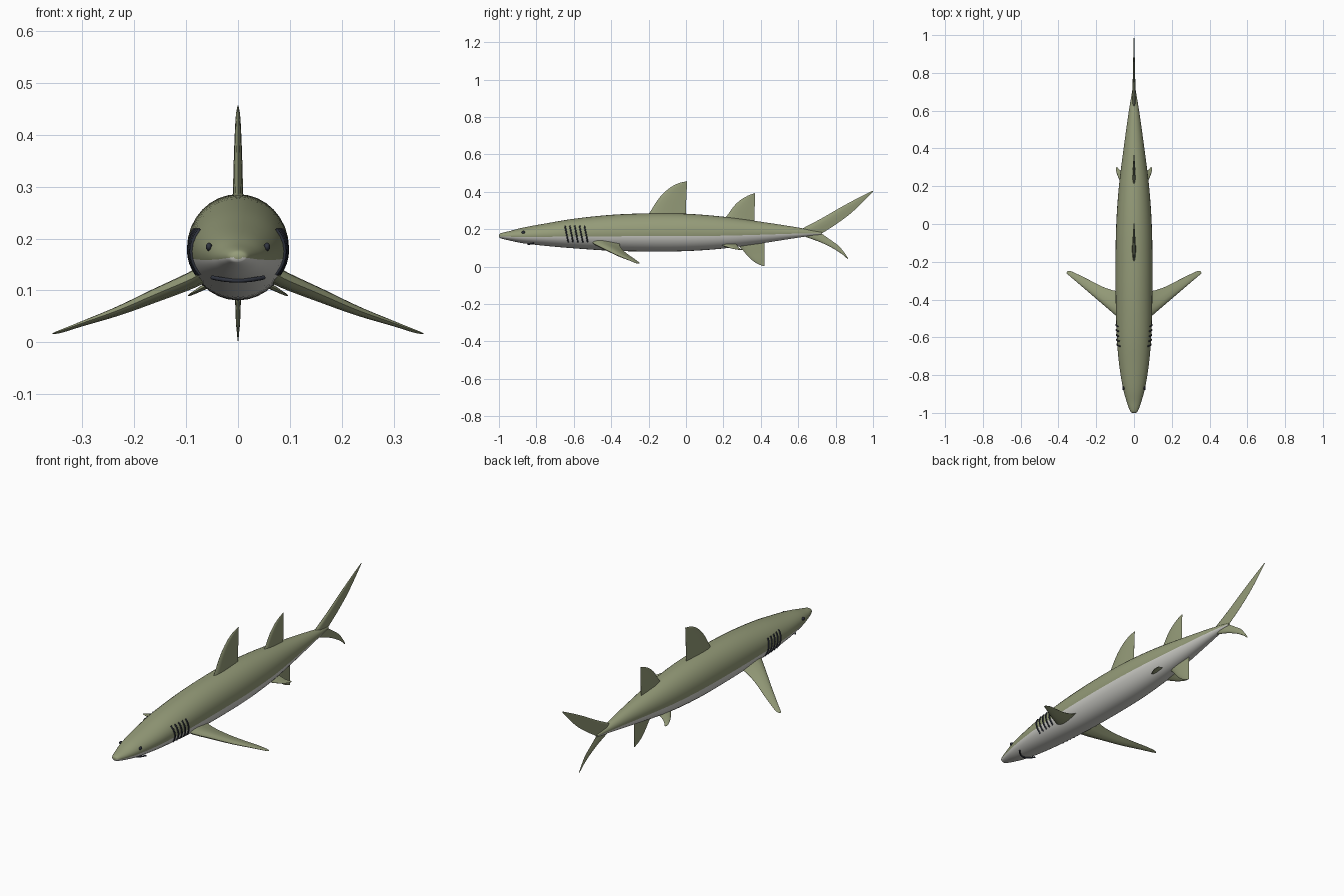
import bpy, bmesh, math
from mathutils import Vector

if "Cube" in bpy.data.objects:
    bpy.data.objects.remove(bpy.data.objects["Cube"])


def material(name, rgb):
    m = bpy.data.materials.new(name)
    m.diffuse_color = (*rgb, 1)
    m.use_nodes = True
    m.node_tree.nodes["Principled BSDF"].inputs["Base Color"].default_value = m.diffuse_color
    return m


OLIVE = material("olive_skin", (0.30, 0.33, 0.19))
BELLY = material("pale_belly", (0.64, 0.64, 0.60))
DARK = material("dark_detail", (0.03, 0.035, 0.05))


def spline(rows, steps):
    """Catmull-Rom interpolation through rows of numbers."""
    p = [Vector(r) for r in rows]
    p = [2 * p[0] - p[1]] + p + [2 * p[-1] - p[-2]]
    out = []
    for i in range(1, len(p) - 2):
        a, b, c, d = p[i - 1:i + 3]
        for k in range(steps):
            t = k / steps
            out.append(0.5 * (2 * b + (c - a) * t + (2 * a - 5 * b + 4 * c - d) * t * t
                              + (3 * b - a - 3 * c + d) * t ** 3))
    return out + [p[-2]]


def loft(name, rings, mats, pale=lambda j: False):
    """Skin closed rings of points and cap both ends."""
    bm = bmesh.new()
    vs = [[bm.verts.new(p) for p in r] for r in rings]
    n = len(rings[0])
    for a, b in zip(vs, vs[1:]):
        for j in range(n):
            k = (j + 1) % n
            f = bm.faces.new((a[j], a[k], b[k], b[j]))
            f.material_index = 1 if pale(j) else 0
    bm.faces.new(vs[0])
    bm.faces.new(vs[-1])
    bmesh.ops.recalc_face_normals(bm, faces=bm.faces)
    me = bpy.data.meshes.new(name)
    bm.to_mesh(me)
    bm.free()
    for m in mats:
        me.materials.append(m)
    me.shade_smooth()
    me.set_sharp_from_angle(angle=math.radians(50))
    ob = bpy.data.objects.new(name, me)
    bpy.context.collection.objects.link(ob)
    return ob


# Body stations: y, centre z, half width, half height
STATIONS = spline([
    (-1.0, .165, .008, .005), (-.994, .165, .018, .012), (-.975, .165, .027, .018),
    (-.94, .165, .039, .026), (-.87, .167, .058, .042), (-.75, .171, .078, .060),
    (-.6, .177, .091, .079), (-.4, .181, .097, .096), (-.2, .183, .098, .102),
    (0, .183, .094, .100), (.2, .182, .080, .085), (.4, .182, .055, .058),
    (.6, .182, .027, .027), (.725, .178, .006, .006)], 4)
SEG = 32
body = [[(rx * math.cos(2 * math.pi * j / SEG), y, cz + rz * math.sin(2 * math.pi * j / SEG))
         for j in range(SEG)] for y, cz, rx, rz in STATIONS]
loft("body", body, [OLIVE, BELLY], lambda j: SEG // 2 < j < SEG - 1)


def skin_x(y, z):
    """Half width of the body at a given y and z."""
    for a, b in zip(STATIONS, STATIONS[1:]):
        if a[0] <= y <= b[0]:
            s = a.lerp(b, (y - a[0]) / (b[0] - a[0]))
            return s[2] * math.sqrt(max(0, 1 - ((z - s[1]) / s[3]) ** 2))
    return 0


AIRFOIL = [(0, 0), (.04, .45), (.15, .85), (.35, 1), (.65, .65), (1, .04),
           (1, -.04), (.65, -.65), (.35, -1), (.15, -.85), (.04, -.45)]


def fin(name, sections, normal):
    """Sections: leading xyz, trailing xyz, half thickness."""
    n = Vector(normal).normalized()
    rings = []
    for s in spline(sections, 4):
        le, te, t = Vector(s[0:3]), Vector(s[3:6]), s[6]
        rings.append([le.lerp(te, u) + n * w * t for u, w in AIRFOIL])
    return loft(name, rings, [OLIVE])


def upright_fin(name, rows):
    """Rows: leading y z, trailing y z, half thickness."""
    fin(name, [(0, a, b, 0, c, d, t) for a, b, c, d, t in rows], (1, 0, 0))


# Fins on the centre line
upright_fin("front_dorsal_fin", [
    (-.215, .26, 0, .26, .012), (-.195, .288, 0, .288, .010), (-.145, .365, .001, .345, .008),
    (-.095, .415, .003, .395, .006), (-.045, .444, .005, .43, .004), (.005, .457, .006, .453, .001)])
upright_fin("rear_dorsal_fin", [
    (.18, .245, .365, .225, .010), (.215, .268, .366, .255, .008), (.255, .322, .367, .30, .007),
    (.29, .355, .368, .34, .005), (.33, .379, .368, .37, .003), (.368, .393, .37, .388, .001)])
upright_fin("anal_fin", [
    (.26, .125, .42, .14, .008), (.295, .098, .42, .11, .007), (.325, .062, .42, .075, .005),
    (.355, .033, .42, .045, .004), (.385, .014, .419, .022, .002), (.417, .002, .42, .006, .001)])
upright_fin("tail_upper_lobe", [
    (.60, .185, .715, .168, .009), (.625, .205, .727, .178, .009), (.725, .258, .80, .225, .007),
    (.82, .313, .875, .28, .005), (.91, .362, .935, .335, .003), (.997, .406, 1.0, .402, .001)])
upright_fin("tail_lower_lobe", [
    (.60, .185, .715, .19, .008), (.63, .163, .727, .176, .008), (.715, .132, .77, .145, .006),
    (.785, .098, .815, .112, .004), (.835, .066, .845, .077, .003), (.865, .040, .868, .044, .001)])

for side, s in (("left", 1), ("right", -1)):
    # Paired fins
    fin(side + "_pectoral_fin", [
        (s * .05, -.52, .145, s * .05, -.34, .135, .017),
        (s * .09, -.49, .122, s * .09, -.355, .115, .016),
        (s * .16, -.43, .092, s * .16, -.335, .086, .013),
        (s * .23, -.37, .062, s * .23, -.30, .058, .009),
        (s * .30, -.31, .037, s * .30, -.265, .034, .005),
        (s * .345, -.272, .021, s * .335, -.25, .021, .003),
        (s * .358, -.26, .017, s * .352, -.25, .017, .001)], (s * .4, 0, 1))
    fin(side + "_pelvic_fin", [
        (s * .03, .17, .125, s * .03, .27, .125, .007),
        (s * .055, .20, .112, s * .055, .275, .112, .006),
        (s * .08, .24, .099, s * .075, .285, .1, .004),
        (s * .095, .28, .091, s * .088, .30, .092, .002),
        (s * .096, .295, .090, s * .093, .302, .090, .001)], (s * .4, 0, 1))

    # Eye
    bpy.ops.mesh.primitive_uv_sphere_add(segments=16, ring_count=10, radius=1,
                                         location=(s * .056, -.87, .184))
    eye = bpy.context.object
    eye.name = side + "_eye"
    eye.scale = (.006, .010, .008)
    eye.data.materials.append(DARK)
    eye.data.shade_smooth()


def tube(name, points, radius):
    cu = bpy.data.curves.new(name, 'CURVE')
    cu.dimensions = '3D'
    cu.bevel_depth = radius
    cu.bevel_resolution = 2
    cu.use_fill_caps = True
    sp = cu.splines.new('POLY')
    sp.points.add(len(points) - 1)
    for q, p in zip(sp.points, points):
        q.co = (*p, 1)
    cu.materials.append(DARK)
    ob = bpy.data.objects.new(name, cu)
    bpy.context.collection.objects.link(ob)


# Five gill slits on each side, following the skin
for side, s in (("left", 1), ("right", -1)):
    for g in range(5):
        pts = []
        for k in range(9):
            t = k / 8
            y, z = -.647 + .026 * g + .017 * t, .218 - .087 * t
            pts.append((s * (skin_x(y, z) + .001), y, z))
        tube(f"{side}_gill_slit_{g + 1}", pts, .004)

# Mouth arc under the snout
tube("mouth", [(.05 * u, -.845 + .03 * u * u, .119 + .006 * u * u)
               for u in [k / 8 - 1 for k in range(17)]], .004)
